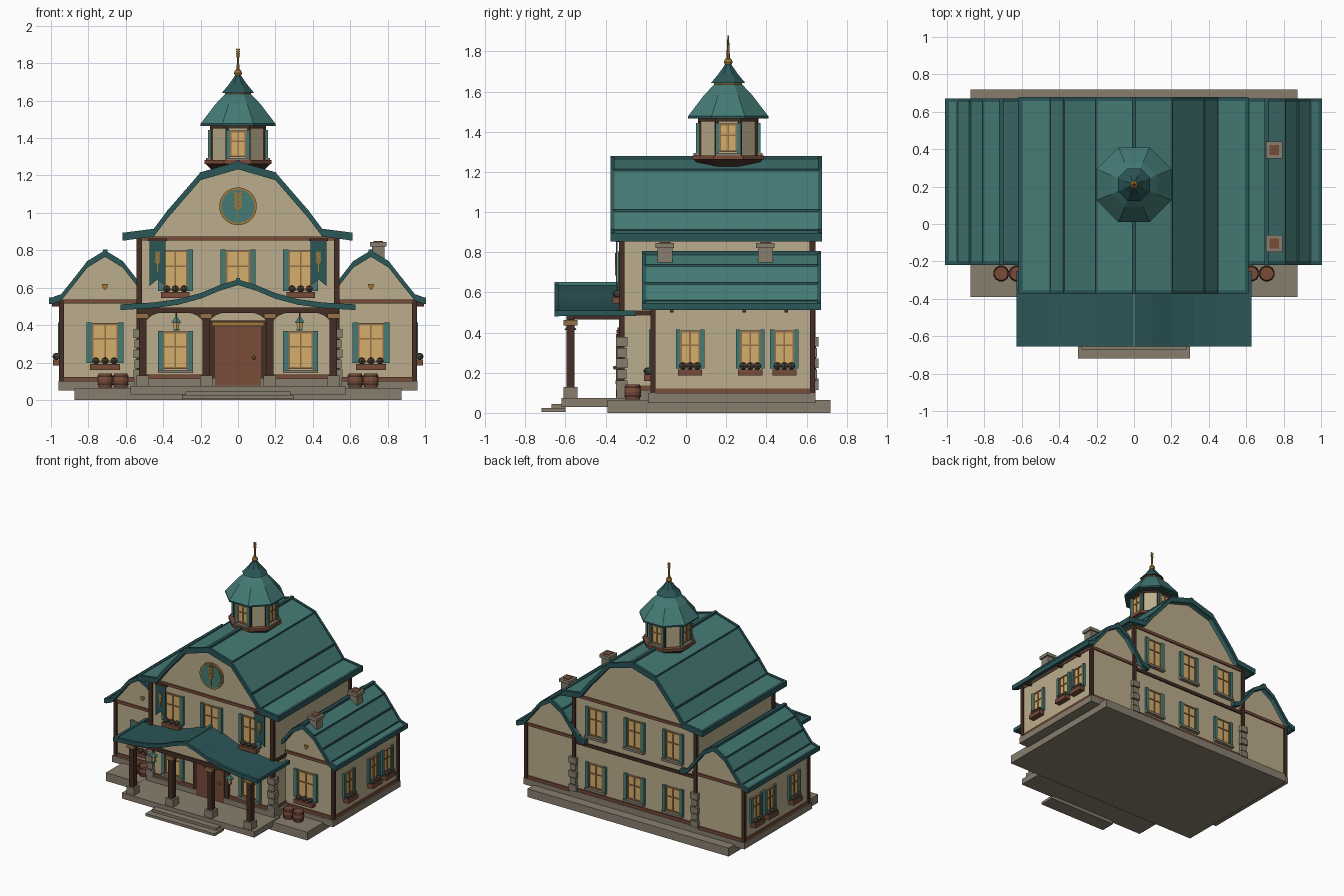
import bpy, bmesh, math
from mathutils import Matrix, Vector

if "Cube" in bpy.data.objects:
    bpy.data.objects.remove(bpy.data.objects["Cube"])

def material(name, r, g, b):
    m = bpy.data.materials.new(name)
    m.diffuse_color = (r, g, b, 1)
    m.use_nodes = True
    m.node_tree.nodes["Principled BSDF"].inputs["Base Color"].default_value = m.diffuse_color
    return m

WALL = material("plaster", 0.50, 0.42, 0.265)
TEAL = material("teal_roof", 0.058, 0.195, 0.178)
DTEAL = material("dark_teal_trim", 0.024, 0.092, 0.097)
DARK = material("dark_timber", 0.06, 0.028, 0.018)
RED = material("red_timber", 0.19, 0.072, 0.042)
STONE = material("stone", 0.245, 0.21, 0.155)
GLASS = material("warm_glass", 0.66, 0.42, 0.15)
GOLD = material("gold", 0.36, 0.19, 0.04)
LWOOD = material("light_wood", 0.30, 0.165, 0.065)
FLOWER = material("dusky_flowers", 0.075, 0.06, 0.045)
I = Matrix.Identity(4)

def finish(name, bm, mat, M=I):
    bm.transform(M)
    bmesh.ops.recalc_face_normals(bm, faces=bm.faces)
    me = bpy.data.meshes.new(name)
    bm.to_mesh(me)
    bm.free()
    me.materials.append(mat)
    ob = bpy.data.objects.new(name, me)
    bpy.context.collection.objects.link(ob)
    return ob

def box(name, x0, x1, y0, y1, z0, z1, mat, M=I):
    bm = bmesh.new()
    bmesh.ops.create_cube(bm, size=1)
    for v in bm.verts:
        v.co = Vector(((x0 + x1) / 2 + v.co.x * (x1 - x0), (y0 + y1) / 2 + v.co.y * (y1 - y0),
                       (z0 + z1) / 2 + v.co.z * (z1 - z0)))
    return finish(name, bm, mat, M)

def prism(name, pts, y0, y1, mat, M=I):
    """Extrude an x-z outline along y."""
    bm = bmesh.new()
    f = bm.faces.new([bm.verts.new((x, y0, z)) for x, z in pts])
    r = bmesh.ops.extrude_face_region(bm, geom=[f])
    for v in r["geom"]:
        if isinstance(v, bmesh.types.BMVert):
            v.co.y = y1
    return finish(name, bm, mat, M)

def lathe(name, prof, n, x, y, mat, M=I):
    """Stack of n-sided rings; the radius is measured to the flat sides."""
    bm = bmesh.new()
    k = 1 / math.cos(math.pi / n)
    rings = [[bm.verts.new((x + r * k * math.cos(2 * math.pi * (i + .5) / n),
                            y + r * k * math.sin(2 * math.pi * (i + .5) / n), z)) for i in range(n)] for r, z in prof]
    for a, b in zip(rings, rings[1:]):
        for i in range(n):
            bm.faces.new((a[i], a[(i + 1) % n], b[(i + 1) % n], b[i]))
    bm.faces.new(rings[0])
    bm.faces.new(rings[-1])
    return finish(name, bm, mat, M)

def ball(name, x, y, z, r, mat, M=I, n=6):
    return lathe(name, [(r * max(math.sin(t * math.pi / 4), .05), z - r * math.cos(t * math.pi / 4)) for t in range(5)], n, x, y, mat, M)

def full(prof, cx, dz=0):
    return [(cx - x, z + dz) for x, z in reversed(prof)] + [(cx + x, z + dz) for x, z in prof[1:]]

def roof(name, prof, cx, y0, y1, t):
    """Bent roof shell with darker verges, ridge cap, seams and eaves."""
    def shell(nm, a, b, up, th, mat):
        prism(nm, full(prof, cx, up) + full(prof, cx, up - th)[::-1], a, b, mat)
    shell(name, y0 + .015, y1 - .015, 0, t, TEAL)
    for tag, a in (("front", y0), ("back", y1 - .02)):
        shell(f"{name}_{tag}_verge", a, a + .02, .007, t + .01, DTEAL)
    box(name + "_ridge_cap", cx - .012, cx + .012, y0, y1, prof[0][1] - .01, prof[0][1] + .012, DTEAL)
    for s in (-1, 1):
        for x, z in prof[1:-1]:
            box(name + "_seam", cx + s * x - .005, cx + s * x + .005, y0 + .01, y1 - .01, z - .01, z + .005, DTEAL)
        x, z = prof[-1]
        box(name + "_eave", cx + s * x - .012, cx + s * x + .008, y0, y1, z - t - .003, z + .007, DTEAL)

def window(name, x, y, z0, z1, hw, ang, planter=True, C=(0, 0)):
    """Window on a wall facing -y, turned by ang; planter or stone sill below."""
    M = Matrix.Translation((C[0], C[1], 0)) @ Matrix.Rotation(math.radians(ang), 4, 'Z') @ Matrix.Translation((x, y, 0))
    sw = hw * .42
    box(name + "_glass", -hw, hw, -.008, .01, z0, z1, GLASS, M)
    for a, b, c, d in ((-hw, -hw + .009, z0, z1), (hw - .009, hw, z0, z1), (-hw, hw, z0, z0 + .01), (-hw, hw, z1 - .01, z1),
                       (-.004, .004, z0, z1), (-hw, hw, z0 + (z1 - z0) * .6 - .004, z0 + (z1 - z0) * .6 + .004)):
        box(name + "_bar", a, b, -.014, 0, c, d, LWOOD, M)
    for s in (-1, 1):
        a, b = sorted((s * hw, s * (hw + sw)))
        box(name + "_shutter", a, b, -.018, .005, z0 - .004, z1 + .004, TEAL, M)
    if planter:
        box(name + "_planter", -hw - .01, hw + .01, -.045, .005, z0 - .04, z0 - .008, RED, M)
        for i in (-1, 0, 1):
            ball(name + "_flowers", i * hw * .7, -.026, z0 + .008, .019, FLOWER, M)
    else:
        box(name + "_sill", -hw - sw, hw + sw, -.03, .005, z0 - .022, z0 - .004, STONE, M)

def wheat(name, x, y, z, h):
    """Flat ear of grain made from a stem and slanted leaves."""
    w = h * .05
    box(name + "_stem", x - w / 2, x + w / 2, y - .006, y, z - h / 2, z + h / 2, GOLD)
    for i in range(4):
        for s in (-1, 1):
            M = Matrix.Translation((x + s * h * .07, y - .003, z + h * (i * .14 - .02))) @ Matrix.Rotation(s * .5, 4, 'Y')
            box(name + "_grain", -h * .035, h * .035, -.003, .003, -h * .085, h * .085, GOLD, M)

# Ground slabs and steps
box("base_slab", -.875, .875, -.39, .72, 0, .065, STONE)
box("porch_floor", -.575, .575, -.62, -.3, .03, .075, STONE)
box("lower_step", -.3, .3, -.72, -.6, .005, .025, STONE)
box("upper_step", -.28, .28, -.67, -.6, .025, .045, STONE)
box("main_footing", -.555, .555, -.345, .645, .06, .115, STONE)

# Main house
MAIN = [(0, 1.268), (.2, 1.21), (.375, 1.008), (.45, .908), (.605, .888)]
prism("main_walls", [(-.53, .07)] + [(-.53, .88)] + full(MAIN[:4], 0, -.017) + [(.53, .88), (.53, .07)], -.32, .63, WALL)
roof("main_roof", MAIN, 0, -.375, .678, .032)
for z, h, m in ((.112, .025, RED), (.485, .025, DARK), (.853, .022, RED)):
    box("main_beam", -.537, .537, -.33, .64, z, z + h, m)
for s in (-1, 1):
    for y in (-.32, .63):
        box("main_corner_post", s * .528 - .014, s * .528 + .014, y - .014, y + .014, .1, .875, DARK)
        for i in range(5):   # corner stones
            g = .025 if i % 2 else .032
            box("corner_stone", s * .528 - g, s * .528 + g, y - g * .9, y + g * .9, .115 + i * .054, .162 + i * .054, STONE)

for x in (-.335, 0, .335):
    window("upper_front_window", x, -.32, .585, .80, .066, 0)
    window("upper_back_window", x, -.63, .585, .80, .062, 180, False)
    window("lower_back_window", x, -.63, .175, .365, .062, 180, False)
for x in (-.335, .335):
    window("lower_front_window", x, -.32, .165, .365, .066, 0, False)

# Round gable emblem
TURN = Matrix.Translation((0, -.32, 1.035)) @ Matrix.Rotation(math.pi / 2, 4, 'X')
lathe("emblem_ring", [(.1, -.01), (.1, .012)], 24, 0, 0, GOLD, TURN)
lathe("emblem_disc", [(.088, -.01), (.088, .016)], 24, 0, 0, TEAL, TURN)
wheat("emblem_grain", 0, -.336, 1.035, .16)

# Banners
for s in (-1, 1):
    c = s * .43
    prism("banner", [(c - .042, .855), (c + .042, .855), (c + .042, .61), (c, .645), (c - .042, .61)], -.348, -.34, DTEAL)
    box("banner_rod", c - .05, c + .05, -.352, -.32, .85, .862, DARK)
    wheat("banner_grain", c, -.348, .74, .11)

# Front door
box("door_frame", -.155, .155, -.34, -.31, .075, .425, DARK)
box("door_lintel", -.135, .135, -.346, -.31, .397, .413, GOLD)
for s in (-1, 1):
    box("door_leaf", min(0, s * .123) + .001, max(0, s * .123) - .001, -.348, -.31, .076, .393, RED)
ball("door_knob", .085, -.352, .225, .01, GOLD)

# Side wings
WING = [(0, .793), (.095, .735), (.165, .645), (.235, .558), (.287, .54)]
for s in (-1, 1):
    cx = s * .711
    lo, hi = sorted((s * .5, s * .945))
    box("wing_walls", lo, hi, -.165, .63, .07, .545, WALL)
    prism("wing_gable", full(WING[:4], cx, -.015), -.165, .63, WALL)
    roof("wing_roof", WING, cx, -.218, .672, .025)
    lo, hi = sorted((s * .5, s * .96))
    box("wing_footing", lo, hi, -.19, .645, .05, .1, STONE)
    lo, hi = sorted((s * .5, s * .952))
    box("wing_sill_beam", lo, hi, -.175, .64, .1, .122, RED)
    box("wing_top_beam", lo, hi, -.175, .64, .515, .537, RED)
    for y in (-.165, .63):
        box("wing_corner_post", s * .944 - .013, s * .944 + .013, y - .013, y + .013, .1, .535, DARK)
    for y in (-.07, .29, .5):
        box("eave_bracket", s * .97 - .025, s * .97 + .025, y - .009, y + .009, .5, .525, DARK)
    window("wing_front_window", cx, -.165, .2, .41, .07, 0)
    for y in (.02, .32, .49):
        window("wing_side_window", s * y, -.945, .225, .41, .05, s * 90)
    prism("wing_gable_ornament", [(cx - .016, .62), (cx + .016, .62), (cx + .012, .6), (cx, .585), (cx - .012, .6)], -.174, -.16, GOLD)
    for x in (.71, .627):   # barrels
        lathe("barrel", [(.035, .066), (.042, .105), (.035, .142)], 12, s * x, -.265, RED)
        for z in (.08, .123):
            lathe("barrel_hoop", [(.041, z), (.041, z + .008)], 12, s * x, -.265, DARK)

# Chimneys
for y in (.395, -.105):
    box("chimney", .717, .783, y - .037, y + .037, .68, .83, STONE)
    box("chimney_cap", .705, .795, y - .046, y + .046, .82, .845, STONE)
    box("chimney_flue", .725, .775, y - .027, y + .027, .84, .85, RED)

# Porch
PORCH = [(0, .638), (.1, .607), (.2, .565), (.32, .533), (.45, .515), (.62, .505)]
def porch_shell(name, a, b, up, t, mat):
    prism(name, full(PORCH, 0, up) + full(PORCH, 0, up - t)[::-1], a, b, mat)
porch_shell("porch_roof", -.645, -.31, 0, .022, DTEAL)
porch_shell("porch_verge", -.655, -.635, .006, .03, DTEAL)
box("porch_ridge_cap", -.01, .01, -.655, -.32, .625, .652, TEAL)
prism("porch_gable", [(-.45, .485)] + full(PORCH[:5], 0, -.012) + [(.45, .485)], -.585, -.57, WALL)
box("porch_front_beam", -.54, .54, -.595, -.555, .465, .495, DARK)
for s in (-1, 1):
    box("porch_eave", s * .615 - .012, s * .615 + .012, -.655, -.25, .482, .51, DTEAL)
    box("porch_side_beam", s * .51 - .018, s * .51 + .018, -.58, -.32, .465, .495, DARK)
for x in (-.51, -.17, .17, .51):
    box("porch_column", x - .02, x + .02, -.595, -.555, .12, .47, DARK)
    box("column_base", x - .034, x + .034, -.61, -.54, .07, .13, STONE)
    box("column_capital", x - .032, x + .032, -.61, -.54, .435, .462, LWOOD)
    for d in (-1, 1):
        if abs(x + d * .1) < .55:
            arc = [(x + d * .1 * (1 - math.cos(t * math.pi / 12)), .365 + .1 * math.sin(t * math.pi / 12)) for t in range(7)]
            prism("arched_brace", [(x, .467)] + arc[:-1] + [(x + d * .1, .467)], -.588, -.562, DARK)
for x in (-.33, .33):   # hanging lanterns
    box("lantern_hook", x - .003, x + .003, -.578, -.572, .43, .467, DARK)
    lathe("lantern_glass", [(.013, .378), (.018, .415)], 6, x, -.575, GLASS)
    lathe("lantern_cap", [(.027, .413), (.006, .442)], 6, x, -.575, TEAL)
    lathe("lantern_foot", [(.016, .37), (.016, .379)], 6, x, -.575, TEAL)

# Cupola
CY = .21
lathe("cupola_skirt", [(.12, 1.21), (.172, 1.262)], 8, 0, CY, DARK)
lathe("cupola_ledge", [(.178, 1.262), (.178, 1.282)], 8, 0, CY, RED)
lathe("cupola_walls", [(.142, 1.275), (.142, 1.475)], 8, 0, CY, WALL)
lathe("cupola_top_beam", [(.15, 1.452), (.15, 1.476)], 8, 0, CY, DARK)
for i in range(8):
    a = math.pi * (i + .5) / 4
    lathe("cupola_post", [(.009, 1.28), (.009, 1.47)], 6, .151 * math.cos(a), CY + .151 * math.sin(a), DARK)
for i in range(4):
    window("cupola_window", 0, -.142, 1.298, 1.44, .045, i * 90, False, (0, CY))
lathe("cupola_eave", [(.2, 1.465), (.2, 1.477)], 8, 0, CY, DTEAL)
lathe("cupola_roof", [(.2, 1.477), (.12, 1.582), (.062, 1.643)], 8, 0, CY, TEAL)
lathe("cupola_gold_ring", [(.07, 1.632), (.07, 1.643)], 8, 0, CY, GOLD)
lathe("cupola_upper_roof", [(.086, 1.642), (.05, 1.685), (.014, 1.737)], 8, 0, CY, DTEAL)
ball("finial_ball", 0, CY, 1.747, .022, GOLD, n=12)
lathe("finial_spire", [(.008, 1.76), (.004, 1.86)], 6, 0, CY, GOLD)
wheat("finial_grain", 0, CY + .003, 1.837, .085)
